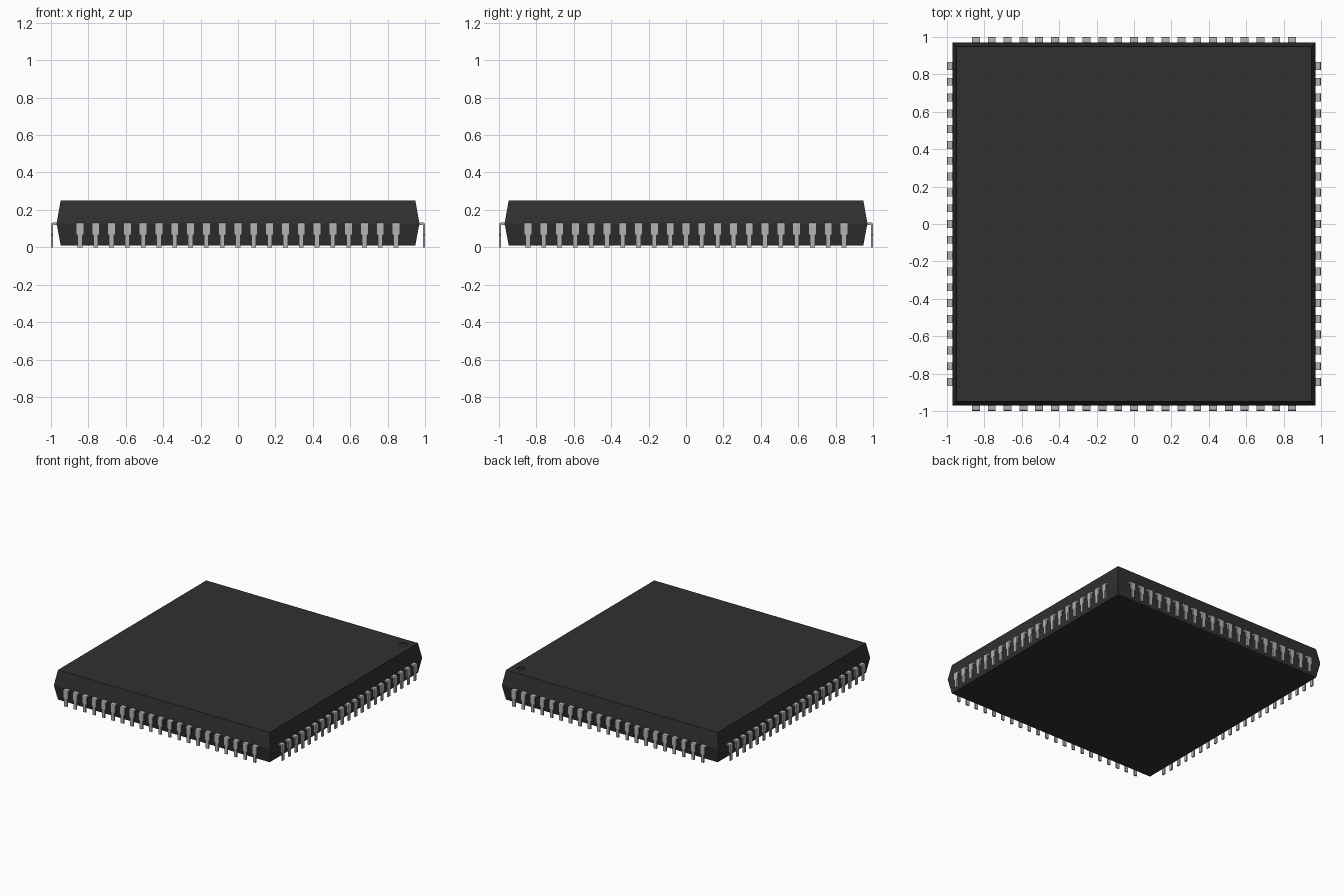
import bpy, bmesh, math
from mathutils import Matrix

if "Cube" in bpy.data.objects:
    bpy.data.objects.remove(bpy.data.objects["Cube"])

PINS, PITCH = 21, 0.0845


def make_object(name, bm, color):
    bmesh.ops.recalc_face_normals(bm, faces=bm.faces)
    mesh = bpy.data.meshes.new(name)
    bm.to_mesh(mesh)
    bm.free()
    mat = bpy.data.materials.new(name + "_material")
    mat.diffuse_color = color
    mat.use_nodes = True
    mat.node_tree.nodes["Principled BSDF"].inputs["Base Color"].default_value = mat.diffuse_color
    mesh.materials.append(mat)
    obj = bpy.data.objects.new(name, mesh)
    bpy.context.collection.objects.link(obj)
    return obj


def loft(bm, rings):
    # Skin a list of four-point rings and cap both ends
    rings = [[bm.verts.new(p) for p in ring] for ring in rings]
    for a, b in zip(rings, rings[1:]):
        for i in range(4):
            j = (i + 1) % 4
            bm.faces.new((a[i], a[j], b[j], b[i]))
    bm.faces.new(rings[0])
    bm.faces.new(rings[-1])


def square(h, z):
    return [(-h, -h, z), (h, -h, z), (h, h, z), (-h, h, z)]


# Moulded package body, widest at the parting line
bm = bmesh.new()
loft(bm, [square(0.948, 0.01), square(0.97, 0.128), square(0.948, 0.25)])
body = make_object("package_body", bm, (0.03, 0.03, 0.03, 1))

# Shallow round pin-one dimple in the +x +y corner
bm = bmesh.new()
bmesh.ops.create_cone(bm, cap_ends=True, segments=24, radius1=0.03, radius2=0.03,
                      depth=0.02, matrix=Matrix.Translation((0.87, 0.87, 0.252)))
cutter = make_object("dimple_cutter", bm, (0.03, 0.03, 0.03, 1))
cutter.hide_render = True
cutter.hide_viewport = True
cut = body.modifiers.new("dimple", 'BOOLEAN')
cut.operation = 'DIFFERENCE'
cut.solver = 'EXACT'
cut.object = cutter

# Lead sections: (outer x, outer z, inner x, inner z, half width)
SECTIONS = [
    (0.955, 0.132, 0.955, 0.120, 0.021),
    (0.990, 0.132, 0.986, 0.120, 0.021),
    (0.997, 0.129, 0.987, 0.119, 0.021),
    (1.000, 0.122, 0.988, 0.118, 0.021),
    (1.000, 0.068, 0.988, 0.068, 0.021),
    (1.000, 0.066, 0.988, 0.066, 0.0125),
    (1.000, 0.000, 0.988, 0.000, 0.0125),
]

# Bent leads, one row on each of the four sides
for side, angle in (("right", 0), ("back", 90), ("left", 180), ("front", 270)):
    bm = bmesh.new()
    for n in range(PINS):
        y = (n - (PINS - 1) / 2) * PITCH
        loft(bm, [[(ox, y - w, oz), (ox, y + w, oz), (ix, y + w, iz), (ix, y - w, iz)]
                  for ox, oz, ix, iz, w in SECTIONS])
    bm.transform(Matrix.Rotation(math.radians(angle), 4, 'Z'))
    make_object(side + "_leads", bm, (0.45, 0.45, 0.45, 1))
